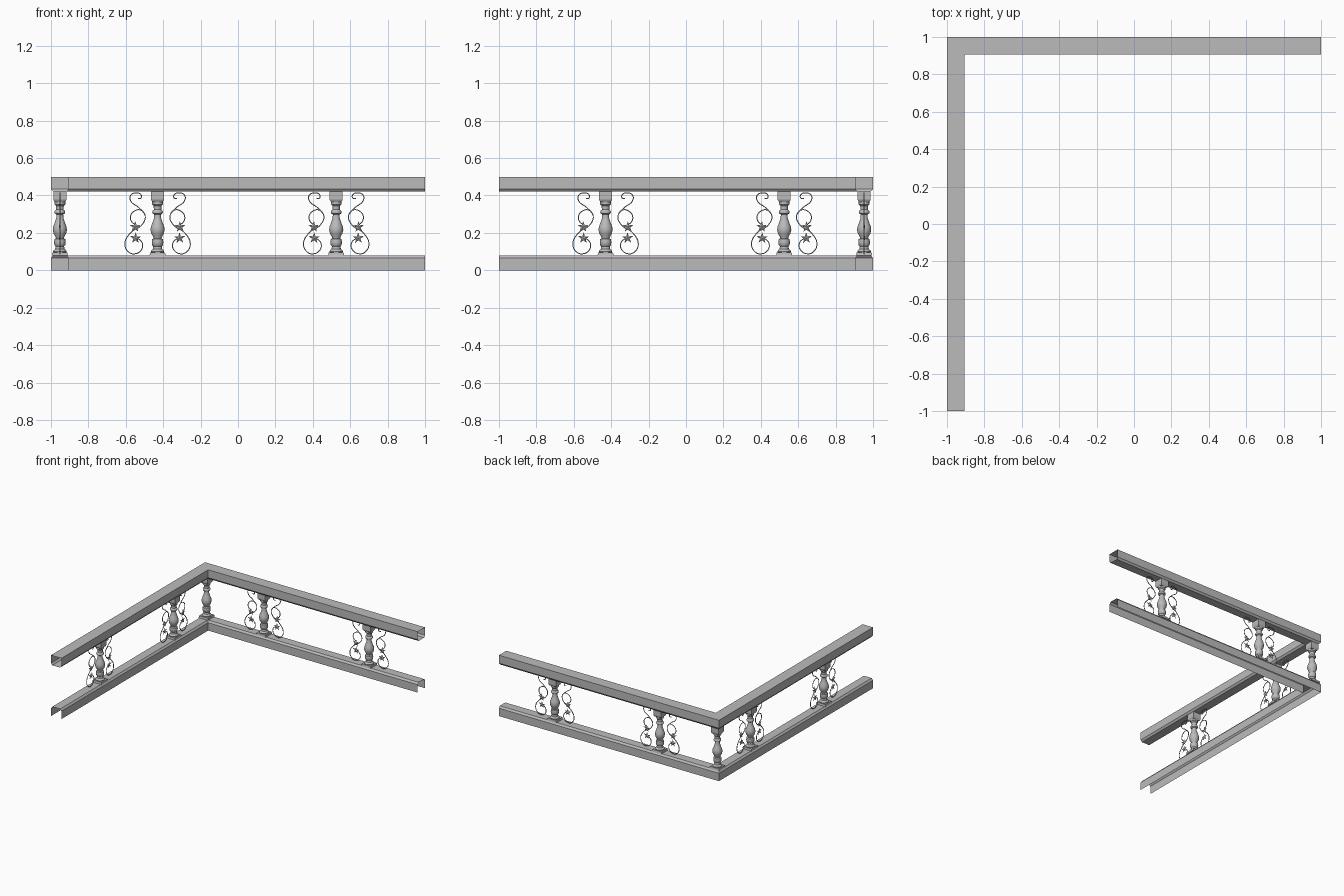
import bpy
import bmesh
from math import sin, cos, pi, radians
from mathutils import Matrix

cube = bpy.data.objects.get("Cube")
if cube:
    bpy.data.objects.remove(cube, do_unlink=True)

grey = bpy.data.materials.new("stone_grey")
grey.use_nodes = True
grey.diffuse_color = (0.5, 0.5, 0.5, 1)
grey.node_tree.nodes["Principled BSDF"].inputs["Base Color"].default_value = (0.5, 0.5, 0.5, 1)

HALF = 0.0475          # half width of a rail
MID = 1 - HALF         # centre line of both rails
CHAMFER = 0.012


def place(name, data, matrix=Matrix()):
    obj = bpy.data.objects.new(name, data)
    obj.matrix_world = matrix
    bpy.context.collection.objects.link(obj)
    return obj


def finish(bm, name):
    mesh = bpy.data.meshes.new(name)
    bm.to_mesh(mesh)
    bm.free()
    mesh.materials.append(grey)
    return mesh


def rail(name, profile, closed):
    """Sweep a hollow profile along the mitred L-shaped path."""
    bm = bmesh.new()
    rows = [[bm.verts.new(co) for co in ((1, MID + u, z), (-MID - u, MID + u, z), (-MID - u, -1, z))]
            for u, z in profile]
    pairs = list(zip(rows, rows[1:]))
    if closed:
        pairs.append((rows[-1], rows[0]))
    for a, b in pairs:
        for k in range(2):
            bm.faces.new((a[k], b[k], b[k + 1], a[k + 1]))
    place(name, finish(bm, name))


def block(bm, bottom, top, z0, z1):
    """Square block, possibly tapered."""
    result = bmesh.ops.create_cone(bm, cap_ends=True, segments=4, radius1=bottom * 2 ** 0.5,
                                   radius2=top * 2 ** 0.5, depth=z1 - z0)
    bmesh.ops.rotate(bm, verts=result["verts"], matrix=Matrix.Rotation(pi / 4, 3, "Z"))
    bmesh.ops.translate(bm, verts=result["verts"], vec=(0, 0, (z0 + z1) / 2))


def baluster_mesh():
    bm = bmesh.new()
    profile = [(0.034, 0.095), (0.036, 0.101), (0.033, 0.107), (0.025, 0.114), (0.023, 0.128),
               (0.029, 0.134), (0.031, 0.15), (0.029, 0.166), (0.021, 0.171), (0.023, 0.178),
               (0.033, 0.196), (0.038, 0.215), (0.035, 0.235), (0.026, 0.258), (0.019, 0.28),
               (0.018, 0.298), (0.027, 0.304), (0.029, 0.311), (0.027, 0.318), (0.02, 0.324),
               (0.021, 0.345), (0.029, 0.353), (0.029, 0.372)]
    verts = [bm.verts.new((r, 0, z)) for r, z in profile]
    edges = [bm.edges.new(pair) for pair in zip(verts, verts[1:])]
    bmesh.ops.spin(bm, geom=verts + edges, cent=(0, 0, 0), axis=(0, 0, 1),
                   angle=2 * pi, steps=20, use_merge=True)
    bmesh.ops.remove_doubles(bm, verts=bm.verts, dist=0.0001)
    bmesh.ops.recalc_face_normals(bm, faces=bm.faces)
    block(bm, 0.043, 0.04, 0.079, 0.096)
    block(bm, 0.028, 0.035, 0.365, 0.378)
    block(bm, 0.035, 0.035, 0.378, 0.421)
    return finish(bm, "baluster")


def scroll_curve():
    curve = bpy.data.curves.new("iron_scroll", "CURVE")
    curve.dimensions = "3D"
    curve.bevel_depth = 0.003
    curve.bevel_resolution = 1
    curve.resolution_u = 6
    curve.use_fill_caps = True
    # long S with hooked ends, then the small middle curl
    paths = [
        [(0.105, 0.385), (0.09, 0.385), (0.088, 0.403), (0.115, 0.414), (0.145, 0.4),
         (0.143, 0.37), (0.1, 0.335), (0.066, 0.29), (0.085, 0.242), (0.145, 0.2),
         (0.175, 0.14), (0.155, 0.098), (0.124, 0.088), (0.09, 0.105), (0.08, 0.138),
         (0.095, 0.163), (0.118, 0.17)],
        [(0.068, 0.3), (0.09, 0.322), (0.122, 0.318), (0.145, 0.288), (0.135, 0.255), (0.118, 0.245)],
    ]
    for path in paths:
        spline = curve.splines.new("BEZIER")
        spline.bezier_points.add(len(path) - 1)
        for point, (x, z) in zip(spline.bezier_points, path):
            point.co = (x, 0, z)
            point.handle_left_type = point.handle_right_type = "AUTO"
    curve.materials.append(grey)
    return curve


def leaf_mesh():
    """Five-lobed leaf, domed on both sides."""
    bm = bmesh.new()
    rim = []
    for i in range(10):
        r = 0.031 if i % 2 == 0 else 0.012
        a = radians(36 * i + 20)
        rim.append(bm.verts.new((r * cos(a), 0, r * sin(a))))
    for y in (-0.005, 0.005):
        tip = bm.verts.new((0, y, 0))
        for i in range(10):
            bm.faces.new((tip, rim[i], rim[(i + 1) % 10]))
    bmesh.ops.recalc_face_normals(bm, faces=bm.faces)
    return finish(bm, "leaf")


# Rails: open channel below, hollow tube above
IN = HALF - CHAMFER
rail("bottom_rail", [(-HALF, 0), (-HALF, 0.065), (-IN, 0.08), (IN, 0.08), (HALF, 0.065), (HALF, 0)], False)
rail("top_rail", [(-HALF, 0.435), (-HALF, 0.5), (HALF, 0.5), (HALF, 0.435), (IN, 0.42), (-IN, 0.42)], True)

baluster = baluster_mesh()
scroll = scroll_curve()
leaf = leaf_mesh()

# Corner post
posts = [place("corner_baluster", baluster, Matrix.Translation((-MID, MID, 0)))]

# Balusters with a pair of leafy scrolls on each rail
for along in (-0.43, 0.525):
    for rail_name, spot, turn in (("back", (along, MID, 0), 0), ("side", (-MID, along, 0), pi / 2)):
        base = Matrix.Translation(spot) @ Matrix.Rotation(turn, 4, "Z")
        posts.append(place(rail_name + "_baluster", baluster, base))
        for side in (1, -1):
            flip = base @ Matrix.Diagonal((side, 1, 1, 1))
            place(rail_name + "_scroll", scroll, flip)
            for x, z in ((0.12, 0.232), (0.118, 0.172)):
                place(rail_name + "_leaf", leaf, flip @ Matrix.Translation((x, 0, z)))

# Smooth turned surfaces, crisp edges
bpy.ops.object.select_all(action="DESELECT")
posts[0].select_set(True)
bpy.context.view_layer.objects.active = posts[0]
bpy.ops.object.shade_smooth_by_angle(angle=radians(40))
